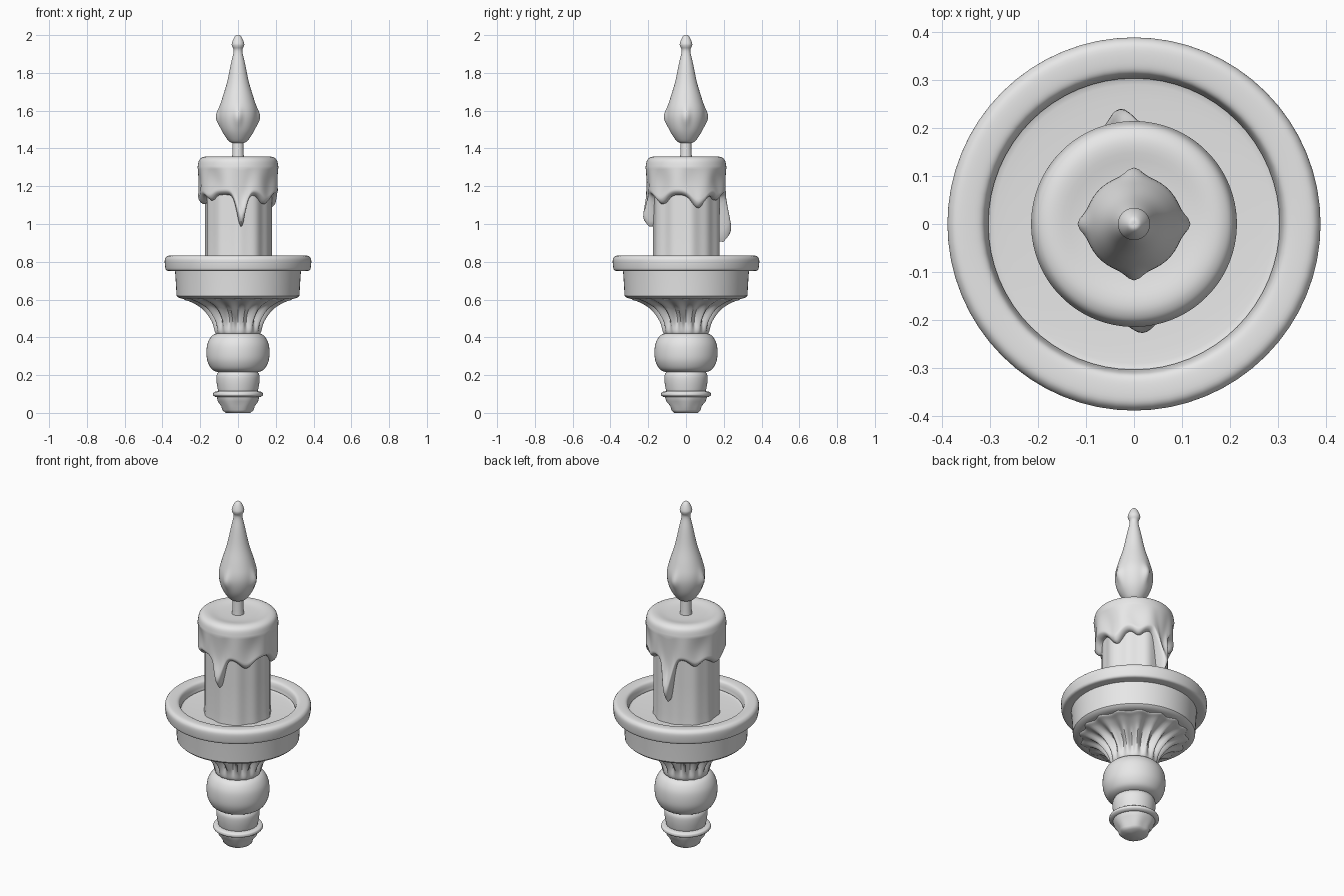
import bpy
import bmesh
from math import sin, cos, pi, exp, radians, degrees
from mathutils import Vector

cube = bpy.data.objects.get("Cube")
if cube:
    bpy.data.objects.remove(cube, do_unlink=True)

grey = bpy.data.materials.new("plain grey")
grey.use_nodes = True
grey_value = (0.8, 0.8, 0.8, 1)
grey.diffuse_color = grey_value
grey.node_tree.nodes["Principled BSDF"].inputs["Base Color"].default_value = grey_value


def bump(value, centre, width):
    """Bell-shaped falloff around a centre."""
    return exp(-((value - centre) / width) ** 2)


def angle_gap(a, b):
    """Signed difference between two angles in degrees."""
    return (a - b + 180) % 360 - 180


def soften(points, steps=4):
    """Pass a smooth curve through the profile points."""
    pts = [Vector(p) for p in points]
    pts = [pts[0]] + pts + [pts[-1]]
    result = []
    for a, b, c, d in zip(pts, pts[1:], pts[2:], pts[3:]):
        for i in range(steps):
            t = i / steps
            p = b + (c - a) * t / 2 + (a * 2 - b * 5 + c * 4 - d) * t * t / 2
            p += (b * 3 - a - c * 3 + d) * t ** 3 / 2
            result.append((max(p.x, 0), p.y))
    return result + [tuple(points[-1])]


def lathe(name, profile, segments=64, shape=None, sharp=50):
    """Spin a (radius, height) profile; shape(angle, r, z, row) may alter it."""
    bm = bmesh.new()
    rings = []
    for row, (r, z) in enumerate(profile):
        ring = []
        for i in range(segments):
            a = 2 * pi * i / segments
            rr, zz = shape(a, r, z, row) if shape else (r, z)
            ring.append(bm.verts.new((rr * cos(a), rr * sin(a), zz)))
        rings.append(ring)
    for low, high in zip(rings, rings[1:]):
        for i in range(segments):
            j = (i + 1) % segments
            bm.faces.new((low[i], low[j], high[j], high[i]))
    bmesh.ops.remove_doubles(bm, verts=bm.verts, dist=0.0002)
    bmesh.ops.recalc_face_normals(bm, faces=bm.faces)
    mesh = bpy.data.meshes.new(name)
    bm.to_mesh(mesh)
    bm.free()
    mesh.materials.append(grey)
    obj = bpy.data.objects.new(name, mesh)
    bpy.context.collection.objects.link(obj)
    bpy.ops.object.select_all(action="DESELECT")
    obj.select_set(True)
    bpy.context.view_layer.objects.active = obj
    bpy.ops.object.shade_smooth_by_angle(angle=radians(sharp))
    return obj


# Bottom finial with a gently lobed tip
def lobed(a, r, z, row):
    return r * (1 + 0.04 * cos(6 * a) * bump(z, 0.03, 0.03)), z


lathe("bottom_finial", [(0, 0), (0.065, 0), (0.08, 0.015), (0.085, 0.035),
                        (0.105, 0.06), (0.112, 0.085)], shape=lobed)
lathe("finial_ring", soften([(0.08, 0.084), (0.115, 0.084), (0.13, 0.092), (0.132, 0.1),
                             (0.127, 0.11), (0.105, 0.115)]))
lathe("lower_neck", soften([(0.1, 0.105), (0.106, 0.12), (0.113, 0.16), (0.114, 0.195),
                            (0.106, 0.215), (0.1, 0.23)]))

# Rounded knob
lathe("knob", soften([(0.09, 0.215), (0.115, 0.218), (0.142, 0.235), (0.162, 0.275),
                      (0.167, 0.32), (0.162, 0.365), (0.145, 0.4), (0.123, 0.418),
                      (0.1, 0.42)]))


# Fluted bell flaring out below the cup
def fluted(a, r, z, row):
    depth = 0.042 * bump(z, 0.54, 0.075)
    return r - depth * cos(8 * a) ** 2, z


lathe("fluted_bell", soften([(0.115, 0.415), (0.125, 0.43), (0.138, 0.475), (0.165, 0.52),
                             (0.205, 0.56), (0.255, 0.587), (0.29, 0.6), (0.29, 0.615)]),
      segments=128, shape=fluted)

# Cup band
lathe("cup_band", [(0.1, 0.605), (0.29, 0.603), (0.315, 0.61), (0.325, 0.62),
                   (0.331, 0.72), (0.334, 0.755), (0.3, 0.76)], sharp=40)

# Drip tray with a rounded rim and sunken floor
lathe("drip_tray", soften([(0.32, 0.75), (0.365, 0.751), (0.381, 0.757), (0.386, 0.775),
                           (0.388, 0.805), (0.383, 0.822), (0.368, 0.832), (0.335, 0.832),
                           (0.316, 0.826), (0.308, 0.81), (0.303, 0.785), (0.29, 0.776),
                           (0.15, 0.77), (0, 0.77)]))


# Candle body with faint runs of wax
def waxy(a, r, z, row):
    return r + 0.004 * sin(5 * a + 1) + 0.003 * sin(11 * a), z


lathe("candle_body", [(0.178, 0.765), (0.174, 0.82), (0.174, 1), (0.174, 1.25)],
      segments=96, shape=waxy)

# Melted wax cap: each drip is (angle, extra length, width) in degrees
drips = [(275, 0.17, 9), (97, 0.25, 9), (20, 0.07, 14), (182, 0.05, 18),
         (318, 0.05, 14), (140, 0.04, 12), (58, 0.03, 10), (222, 0.03, 10)]
EDGE, SHOULDER, SIDE_ROWS = 1.155, 1.3, 18
top = soften([(0, 1.345), (0.1, 1.348), (0.16, 1.357), (0.19, 1.352), (0.207, 1.335),
              (0.214, SHOULDER)])
cap = top + [(0.214, SHOULDER)] * SIDE_ROWS + [(0.165, SHOULDER)]


def melted(a, r, z, row):
    side = row - len(top) + 1
    if side <= 0:
        return r, z
    deg = degrees(a)
    drop = sum(d * bump(angle_gap(deg, c), 0, w) for c, d, w in drips)
    edge = EDGE - drop
    t = min(side / SIDE_ROWS, 1)
    zz = SHOULDER + (edge - SHOULDER) * t
    if side > SIDE_ROWS:
        return r, edge + 0.004
    # long drips swell near the tip, and the lip rolls under
    swell = 0.18 * max(drop - 0.06, 0) * bump(t, 0.8, 0.2)
    sag = 0.012 * sin(pi * t) * sin(4 * a + 1) ** 2
    roll = 0.028 * max(0, (t - 0.82) / 0.18) ** 2
    return r - sag + swell - roll, zz


lathe("wax_cap", cap, segments=160, shape=melted, sharp=70)

# Wick
lathe("wick", [(0.034, 1.33), (0.03, 1.37), (0.029, 1.46)], segments=20)


# Flame with four small side ridges and a beaded tip
def ridged(a, r, z, row):
    ridge = sum(bump(angle_gap(degrees(a), c), 0, 11) for c in range(0, 360, 90))
    return r + 0.016 * ridge * bump(z, 1.565, 0.045), z


lathe("flame", soften([(0, 1.427), (0.035, 1.43), (0.058, 1.45), (0.085, 1.495),
                       (0.1, 1.55), (0.1, 1.6), (0.085, 1.66), (0.058, 1.75),
                       (0.037, 1.85), (0.023, 1.915), (0.031, 1.94), (0.033, 1.955),
                       (0.024, 1.98), (0.012, 1.998), (0, 2)]), shape=ridged, sharp=60)
